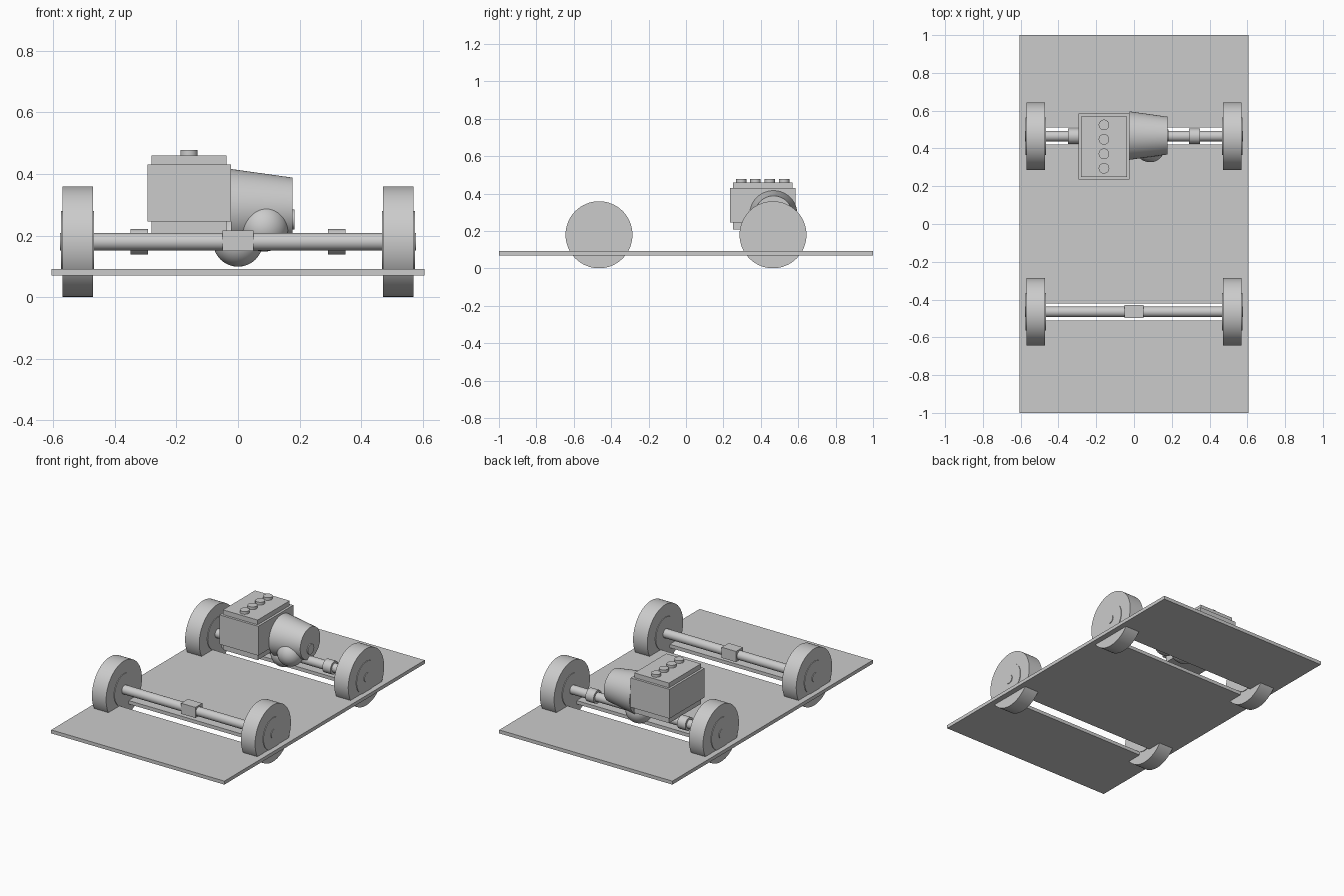
import bpy, bmesh, math
from mathutils import Matrix, Vector

cube = bpy.data.objects.get("Cube")
if cube:
    bpy.data.objects.remove(cube, do_unlink=True)

grey = bpy.data.materials.new("plain grey")
grey.use_nodes = True
grey.diffuse_color = (0.6, 0.6, 0.6, 1)
grey.node_tree.nodes["Principled BSDF"].inputs["Base Color"].default_value = (0.6, 0.6, 0.6, 1)


def add_object(name, bm, smooth=False):
    bmesh.ops.recalc_face_normals(bm, faces=bm.faces)
    mesh = bpy.data.meshes.new(name)
    bm.to_mesh(mesh)
    bm.free()
    mesh.materials.append(grey)
    obj = bpy.data.objects.new(name, mesh)
    bpy.context.collection.objects.link(obj)
    if smooth:
        bpy.ops.object.select_all(action="DESELECT")
        bpy.context.view_layer.objects.active = obj
        obj.select_set(True)
        bpy.ops.object.shade_smooth_by_angle(angle=math.radians(35))
    return obj


def box(name, x, y, z):
    """Box from (min, max) pairs."""
    bm = bmesh.new()
    size = [b - a for a, b in (x, y, z)]
    centre = Vector([(a + b) / 2 for a, b in (x, y, z)])
    bmesh.ops.create_cube(bm, size=1, matrix=Matrix.Translation(centre) @ Matrix.Diagonal((*size, 1)))
    return add_object(name, bm)


def lathe_x(name, y, z, profile, segments=64):
    """Solid turned about an axis along x, from (x, radius) pairs."""
    bm = bmesh.new()
    rings = []
    for x, r in profile:
        angles = [2 * math.pi * i / segments for i in range(segments)]
        rings.append([bm.verts.new((x, y + r * math.cos(a), z + r * math.sin(a))) for a in angles])
    for a, b in zip(rings, rings[1:]):
        for i in range(segments):
            j = (i + 1) % segments
            bm.faces.new((a[i], a[j], b[j], b[i]))
    bm.faces.new(rings[0])
    bm.faces.new(rings[-1])
    return add_object(name, bm, True)


def ball(name, centre, radius):
    bm = bmesh.new()
    bmesh.ops.create_uvsphere(bm, u_segments=48, v_segments=24, radius=radius,
                              matrix=Matrix.Translation(centre))
    return add_object(name, bm, True)


AXLE_Z, AXLE_Y = 0.18, 0.465

# Floor plate with a slot under each axle
xs = (-0.605, -0.475, 0.475, 0.605)
ys = (-1, -0.51, -0.42, 0.42, 0.51, 1)
bm = bmesh.new()
grid = [[bm.verts.new((x, y, 0.07)) for x in xs] for y in ys]
for row in range(len(ys) - 1):
    for col in range(len(xs) - 1):
        if not (col == 1 and row in (1, 3)):
            bm.faces.new((grid[row][col], grid[row][col + 1], grid[row + 1][col + 1], grid[row + 1][col]))
top = bmesh.ops.extrude_face_region(bm, geom=bm.faces[:], use_keep_orig=True)["geom"]
bmesh.ops.translate(bm, verts=[v for v in top if isinstance(v, bmesh.types.BMVert)], vec=(0, 0, 0.022))
bmesh.ops.dissolve_limit(bm, angle_limit=0.01, verts=bm.verts, edges=bm.edges)
add_object("floor_plate", bm)

# Axles and wheels with raised hub discs
for end, y in (("front", -AXLE_Y), ("rear", AXLE_Y)):
    lathe_x(end + "_axle", y, AXLE_Z, [(-0.578, 0.028), (0.578, 0.028)], 32)
    for side, s in (("left", 1), ("right", -1)):
        lathe_x(f"{end}_{side}_wheel", y, AXLE_Z,
                [(s * 0.467, 0.1), (s * 0.471, 0.1), (s * 0.471, 0.179),
                 (s * 0.57, 0.179), (s * 0.57, 0.1), (s * 0.574, 0.1)])

# Steering box on the front axle
box("steering_box", (-0.05, 0.05), (-0.497, -0.428), (0.15, 0.217))

# Rear axle joints and differential
for side, s in (("left", 1), ("right", -1)):
    lathe_x(side + "_axle_joint", AXLE_Y, AXLE_Z, [(s * 0.292, 0.041), (s * 0.349, 0.041)], 32)
ball("differential", (0, AXLE_Y, AXLE_Z), 0.081)

# Engine
box("engine_block", (-0.294, -0.023), (0.235, 0.585), (0.245, 0.43))
box("oil_pan", (-0.28, -0.037), (0.25, 0.57), (0.207, 0.245))
box("cylinder_head", (-0.28, -0.038), (0.25, 0.57), (0.43, 0.46))
for i in range(4):
    bm = bmesh.new()
    bmesh.ops.create_cone(bm, cap_ends=True, segments=32, radius1=0.028, radius2=0.028, depth=0.017,
                          matrix=Matrix.Translation((-0.159, 0.295 + i * 0.0765, 0.4685)))
    add_object(f"cylinder_cap_{i + 1}", bm, True)

# Tapered gearbox with output shaft and side bulge
lathe_x("gearbox", 0.468, 0.288, [(-0.023, 0.128), (0.177, 0.1)])
lathe_x("output_shaft", 0.468, 0.252, [(0.15, 0.032), (0.183, 0.032)], 32)
ball("gearbox_bulge", (0.085, 0.405, 0.226), 0.078)
